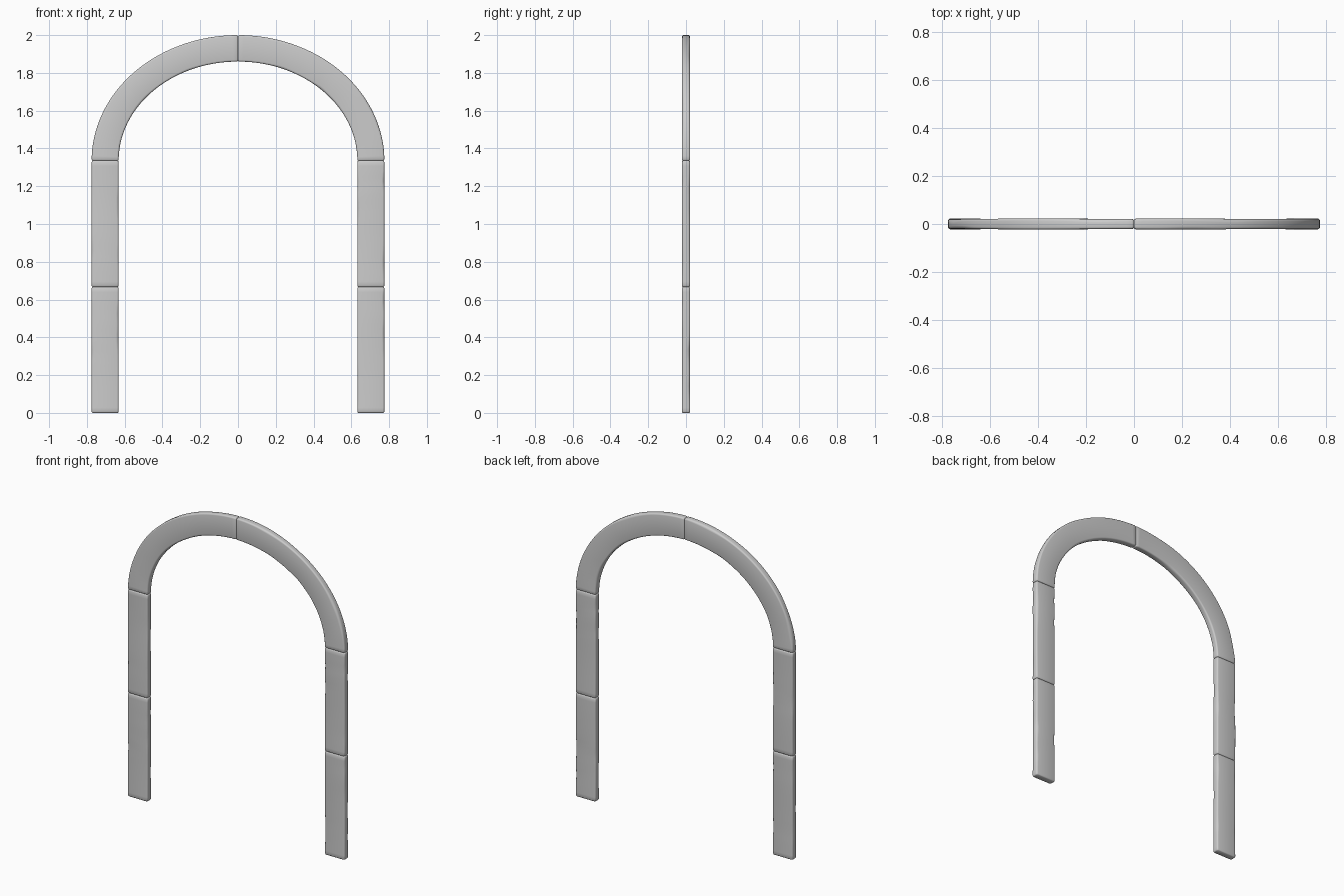
import bpy, bmesh, math, random

if "Cube" in bpy.data.objects:
    bpy.data.objects.remove(bpy.data.objects["Cube"])

random.seed(4)
OUT, INN = 0.775, 0.632      # outer / inner half widths
SPRING = 1.335               # height where the arch begins
HALF = 0.0225                # half thickness


def post_path(z0, z1):
    return lambda t: ((INN, z0 + (z1 - z0) * t), (OUT, z0 + (z1 - z0) * t))


def arch_path(t):
    a = t * math.pi / 2
    c, s = math.cos(a), math.sin(a)
    return ((INN * c, SPRING + 0.525 * s), (OUT * c, SPRING + 0.665 * s))


def section(width, half, radii):
    """Rounded rectangle: u runs inner to outer, v is depth."""
    pts = []
    corners = [(1, 1, 0), (0, 1, 90), (0, -1, 180), (1, -1, 270)]
    for (side, sv, a0), r in zip(corners, radii):
        cu = width - r if side else r
        cv = sv * (half - r)
        for k in range(4):
            a = math.radians(a0 + 30 * k)
            pts.append((cu + r * math.cos(a), cv + r * math.sin(a)))
    return pts


def make_piece(name, path, side, steps, length):
    """Sweep a worn, rounded plank section along a path."""
    bm = bmesh.new()
    e = 0.006 / length
    ts = [0, e * 0.4, e * 1.2] + [i / steps for i in range(1, steps)] + [1 - e * 1.2, 1 - e * 0.4, 1]
    insets = {0: 0.005, 1: 0.002, len(ts) - 2: 0.002, len(ts) - 1: 0.005}
    # random hollows worn into each long edge
    dents = [[(random.uniform(0.1, 0.9), random.uniform(0.04, 0.1), random.uniform(0.001, 0.006))
              for _ in range(3)] for _ in range(4)]
    ph = random.uniform(0, 6)
    rings = []
    for i, t in enumerate(ts):
        (xi, zi), (xo, zo) = path(t)
        w = math.hypot(xo - xi, zo - zi)
        du, dv = (xo - xi) / w, (zo - zi) / w
        ins = insets.get(i, 0)
        half = HALF - ins - 0.001 * (1 + math.sin(7 * t + ph))
        radii = [0.009 + sum(d * math.exp(-((t - c) / s) ** 2) for c, s, d in ds) for ds in dents]
        radii = [min(r, half * 0.85) for r in radii]
        ring = []
        for u, v in section(w - 2 * ins, half, radii):
            u += ins
            ring.append(bm.verts.new((side * (xi + du * u), v, zi + dv * u)))
        rings.append(ring)
    n = len(rings[0])
    for a, b in zip(rings, rings[1:]):
        for j in range(n):
            bm.faces.new((a[j], a[(j + 1) % n], b[(j + 1) % n], b[j]))
    bm.faces.new(rings[0])
    bm.faces.new(rings[-1])
    bmesh.ops.recalc_face_normals(bm, faces=bm.faces)
    me = bpy.data.meshes.new(name)
    bm.to_mesh(me)
    bm.free()
    ob = bpy.data.objects.new(name, me)
    bpy.context.collection.objects.link(ob)
    bpy.ops.object.select_all(action='DESELECT')
    ob.select_set(True)
    bpy.context.view_layer.objects.active = ob
    bpy.ops.object.shade_smooth_by_angle(angle=math.radians(40))


# Two stacked posts and half an arch on each side
for label, side in (("left", -1), ("right", 1)):
    make_piece(label + "_lower_post", post_path(0, 0.667), side, 24, 0.667)
    make_piece(label + "_upper_post", post_path(0.667, SPRING), side, 24, 0.667)
    make_piece(label + "_arch_half", arch_path, side, 40, 1.1)
